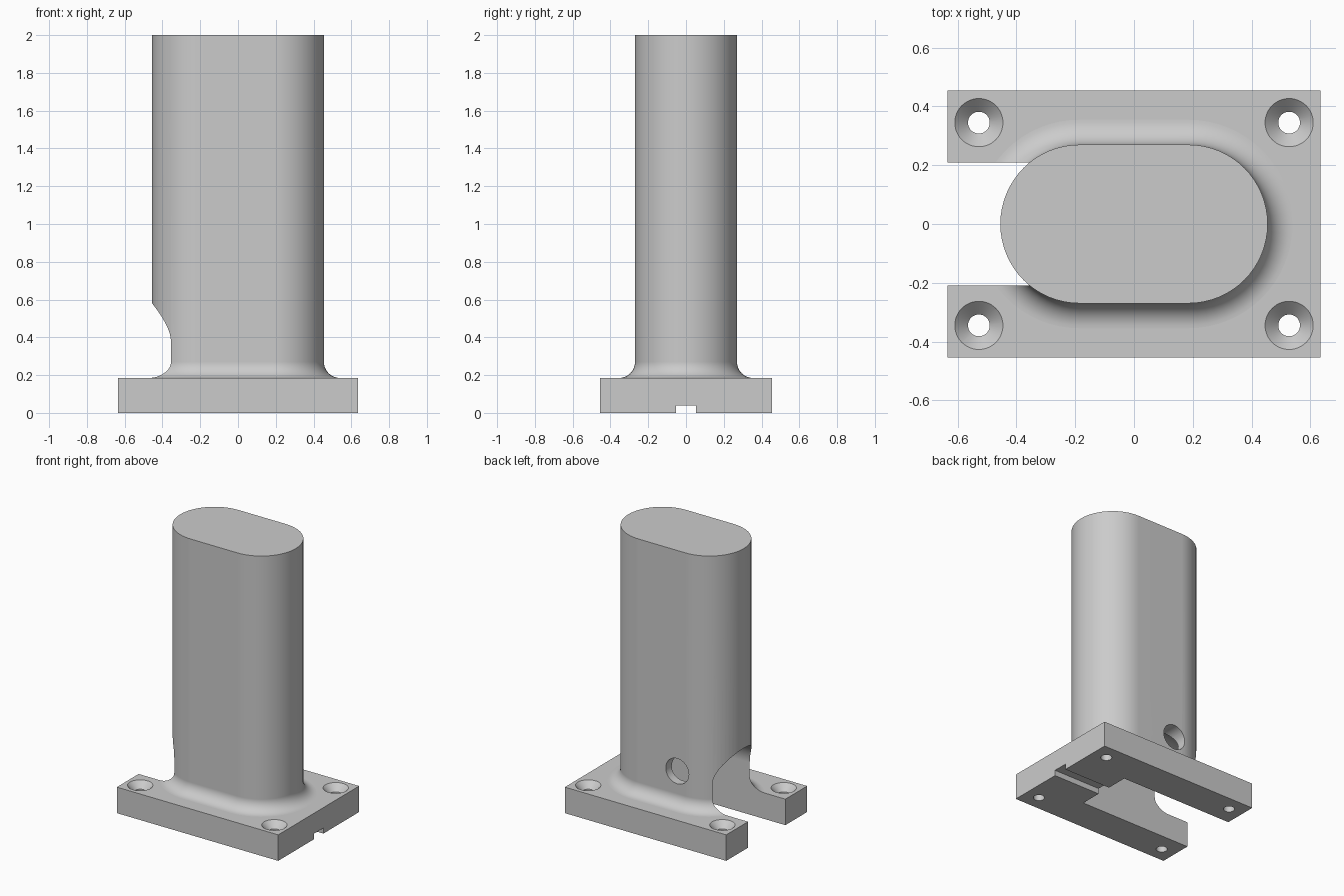
import bpy, bmesh
from math import pi, sin, cos
from mathutils import Matrix, Vector

cube = bpy.data.objects.get("Cube")
if cube:
    bpy.data.objects.remove(cube, do_unlink=True)

PLATE_X, PLATE_Y, PLATE_Z = 0.635, 0.455, 0.185
HEIGHT, RADIUS, FILLET = 2.0, 0.27, 0.085
STRAIGHT = 0.185          # half length of the column's flat sides
SLOT_R, SLOT_SPRING, SLOT_END = 0.21, 0.37, 0.26

grey = bpy.data.materials.new("light grey")
grey.use_nodes = True
grey.diffuse_color = (0.6, 0.6, 0.6, 1)
grey.node_tree.nodes["Principled BSDF"].inputs["Base Color"].default_value = (0.6, 0.6, 0.6, 1)


def loft(name, rings):
    """Closed solid through rings of equal point count."""
    bm = bmesh.new()
    loops = [[bm.verts.new(p) for p in ring] for ring in rings]
    n = len(loops[0])
    for a, b in zip(loops, loops[1:]):
        for i in range(n):
            j = (i + 1) % n
            bm.faces.new((a[i], a[j], b[j], b[i]))
    bm.faces.new(loops[0][::-1])
    bm.faces.new(loops[-1])
    bmesh.ops.recalc_face_normals(bm, faces=bm.faces[:])
    mesh = bpy.data.meshes.new(name)
    bm.to_mesh(mesh)
    bm.free()
    mesh.materials.append(grey)
    obj = bpy.data.objects.new(name, mesh)
    bpy.context.collection.objects.link(obj)
    return obj


def box(name, x0, x1, y, z0, z1):
    return loft(name, [[(x0, -y, z), (x1, -y, z), (x1, y, z), (x0, y, z)] for z in (z0, z1)])


def circle(r, z, n=48):
    return [Vector((r * cos(2 * pi * i / n), r * sin(2 * pi * i / n), z)) for i in range(n)]


def stadium(r, z, n=32):
    right = [(STRAIGHT + r * cos(a), r * sin(a), z)
             for a in (pi * (i / n - 0.5) for i in range(n + 1))]
    return right + [(-x, -y, z) for x, y, z in right]


def apply(obj, kind, **settings):
    mod = obj.modifiers.new(kind.title(), kind)
    for key, value in settings.items():
        setattr(mod, key, value)
    bpy.context.view_layer.objects.active = obj
    bpy.ops.object.modifier_apply(modifier=mod.name)


def combine(target, tool, operation):
    apply(target, 'BOOLEAN', operation=operation, solver='EXACT', object=tool)
    bpy.data.objects.remove(tool, do_unlink=True)


# Oval column with a concave fillet at its foot
steps = 12
rings = [stadium(RADIUS + FILLET, PLATE_Z / 2)]
for i in range(steps + 1):
    a = pi / 2 * i / steps
    rings.append(stadium(RADIUS + FILLET * (1 - sin(a)), PLATE_Z + FILLET * (1 - cos(a))))
rings.append(stadium(RADIUS, HEIGHT))
column = loft("column", rings)

# Base plate joined to the column
post = box("post_on_base_plate", -PLATE_X, PLATE_X, PLATE_Y, 0, PLATE_Z)
combine(post, column, 'UNION')

# Arched slot, open below and at one end
arch = [(-SLOT_R, -0.2), (SLOT_R, -0.2)]
arch += [(SLOT_R * cos(pi * i / 40), SLOT_SPRING + SLOT_R * sin(pi * i / 40)) for i in range(41)]
slot = loft("slot_cutter", [[(x, y, z) for y, z in arch] for x in (-0.9, SLOT_END)])
combine(post, slot, 'DIFFERENCE')

# Cable groove under the plate
combine(post, box("groove_cutter", 0.1, 0.9, 0.053, -0.1, 0.04), 'DIFFERENCE')

# Round hole through the back wall into the slot
turn = Matrix.Translation((-0.12, 0, 0.43)) @ Matrix.Rotation(-pi / 2, 4, 'X')
hole = loft("side_hole_cutter", [[turn @ p for p in circle(0.09, z)] for z in (0, 0.6)])
combine(post, hole, 'DIFFERENCE')

# Countersunk screw holes at the four corners
for sx in (-1, 1):
    for sy in (-1, 1):
        centre = Vector((sx * 0.528, sy * 0.345, 0))
        profile = [(0.037, -0.1), (0.037, PLATE_Z - 0.045),
                   (0.082, PLATE_Z), (0.082, PLATE_Z + 0.05)]
        screw = loft("screw_hole_cutter", [[p + centre for p in circle(r, z)] for r, z in profile])
        combine(post, screw, 'DIFFERENCE')

# Smooth curves, crisp borders around level faces
bpy.ops.object.select_all(action='DESELECT')
post.select_set(True)
bpy.context.view_layer.objects.active = post
bpy.ops.object.shade_smooth_by_angle(angle=pi / 6)
bm = bmesh.new()
bm.from_mesh(post.data)
for edge in bm.edges:
    level = [abs(f.normal.z) > 0.9999 for f in edge.link_faces]
    if any(level) and not all(level):
        edge.smooth = False
bm.to_mesh(post.data)
bm.free()
mod = post.modifiers.new("Weighted Normals", 'WEIGHTED_NORMAL')
mod.keep_sharp = True
